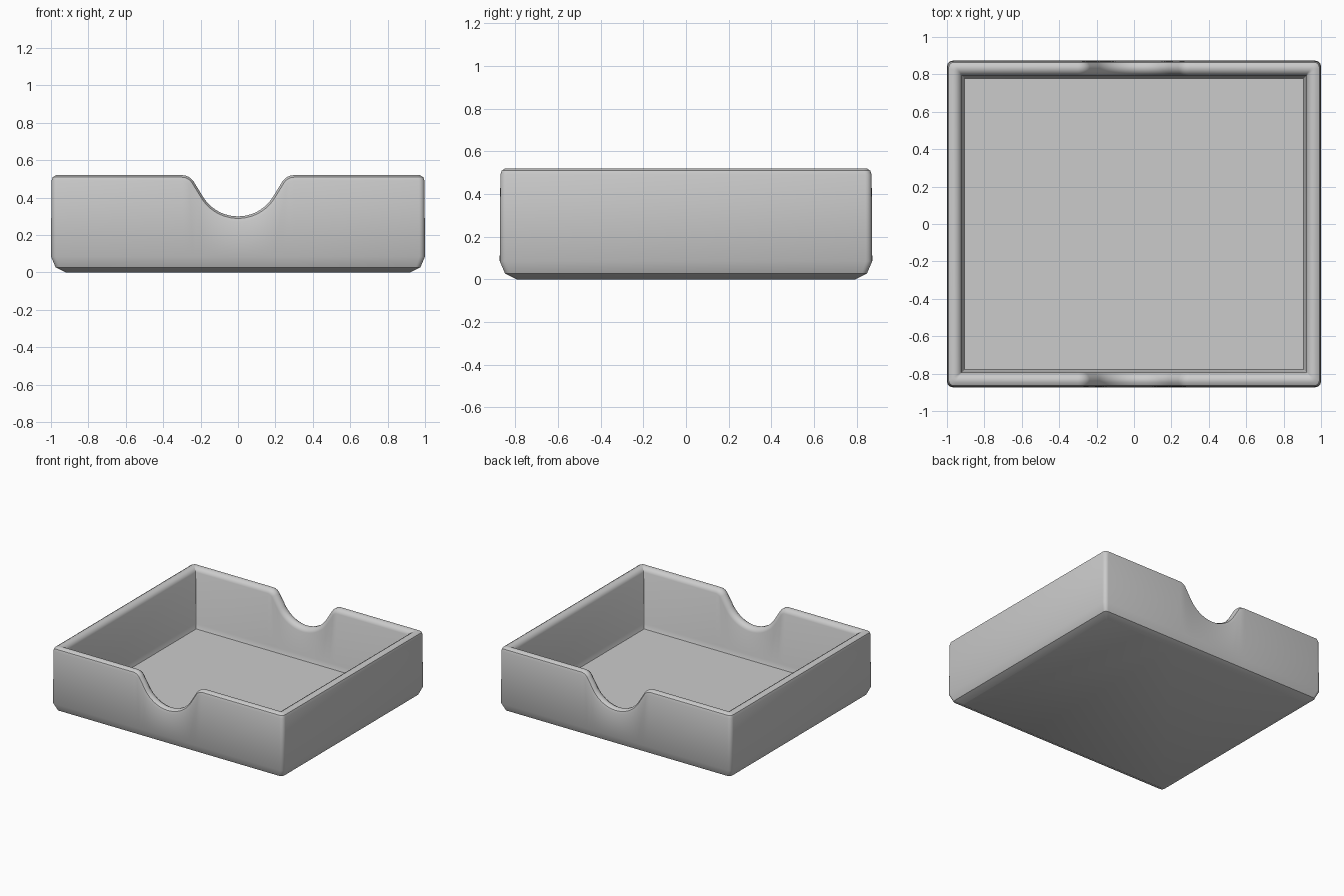
import bpy, bmesh, math
from math import sin, cos, radians

cube = bpy.data.objects.get("Cube")
if cube:
    bpy.data.objects.remove(cube, do_unlink=True)

HX, HY, TOP = 1.0, 0.873, 0.52

grey = bpy.data.materials.new("plain_grey")
grey.use_nodes = True
colour = (0.6, 0.6, 0.6, 1)
grey.diffuse_color = colour
grey.node_tree.nodes["Principled BSDF"].inputs["Base Color"].default_value = colour


def finger_notch():
    """Right half of the notch edge, mirrored: x, z and upward normal."""
    half = []
    for i in range(13):                      # scooped bottom
        a = radians(57) * i / 12
        half.append((0.22 * sin(a), TOP - 0.22 * cos(a), -sin(a), cos(a)))
    for i in range(9):                       # rounded shoulder
        a = radians(57) * (1 - i / 8)
        half.append((0.30 - 0.075 * sin(a), TOP - 0.075 * (1 - cos(a)), -sin(a), cos(a)))
    left = [(-x, z, -nx, nz) for x, z, nx, nz in reversed(half[1:])]
    return left + half


NOTCH = finger_notch()


def ring(bm, inset, radius, depth=None, z=None):
    """One loop round the tray; a depth follows the notched rim, a z is level."""
    hx, hy = HX - inset, HY - inset
    pts = []

    def corner(sx, sy, start):
        for i in range(5):
            a = start + math.pi / 2 * i / 4
            pts.append((sx * (hx - radius) + radius * cos(a),
                        sy * (hy - radius) + radius * sin(a),
                        TOP - depth if z is None else z))

    def side(y, points):
        for x, h, nx, nz in points:
            if z is None:
                pts.append((x - depth * nx, y, h - depth * nz))
            else:
                pts.append((x, y, z))

    side(-hy, NOTCH)
    corner(1, -1, -math.pi / 2)
    corner(1, 1, 0)
    side(hy, NOTCH[::-1])
    corner(-1, 1, math.pi / 2)
    corner(-1, -1, math.pi)
    return [bm.verts.new(p) for p in pts]


bm = bmesh.new()
# Underside, outer wall, rounded rim, inner wall and floor
rings = [
    ring(bm, 0.08, 0.01, z=0),
    ring(bm, 0.025, 0.025, z=0.027),
    ring(bm, 0, 0.03, z=0.085),
    ring(bm, 0.003, 0.03, depth=0.03),
    ring(bm, 0.009, 0.028, depth=0.011),
    ring(bm, 0.027, 0.02, depth=0),
    ring(bm, 0.048, 0.012, depth=0),
    ring(bm, 0.068, 0.006, depth=0.012),
    ring(bm, 0.078, 0.004, depth=0.032),
    ring(bm, 0.082, 0.004, z=0.09),
    ring(bm, 0.094, 0.003, z=0.055),
]
for low, high in zip(rings, rings[1:]):
    n = len(low)
    for i in range(n):
        j = (i + 1) % n
        bm.faces.new((low[i], low[j], high[j], high[i]))
bm.faces.new(rings[0][::-1])
bm.faces.new(rings[-1])
bmesh.ops.recalc_face_normals(bm, faces=bm.faces)

mesh = bpy.data.meshes.new("tray")
bm.to_mesh(mesh)
bm.free()
mesh.materials.append(grey)
tray = bpy.data.objects.new("tray", mesh)
bpy.context.collection.objects.link(tray)
bpy.context.view_layer.objects.active = tray
tray.select_set(True)
bpy.ops.object.shade_smooth_by_angle(angle=radians(35))
